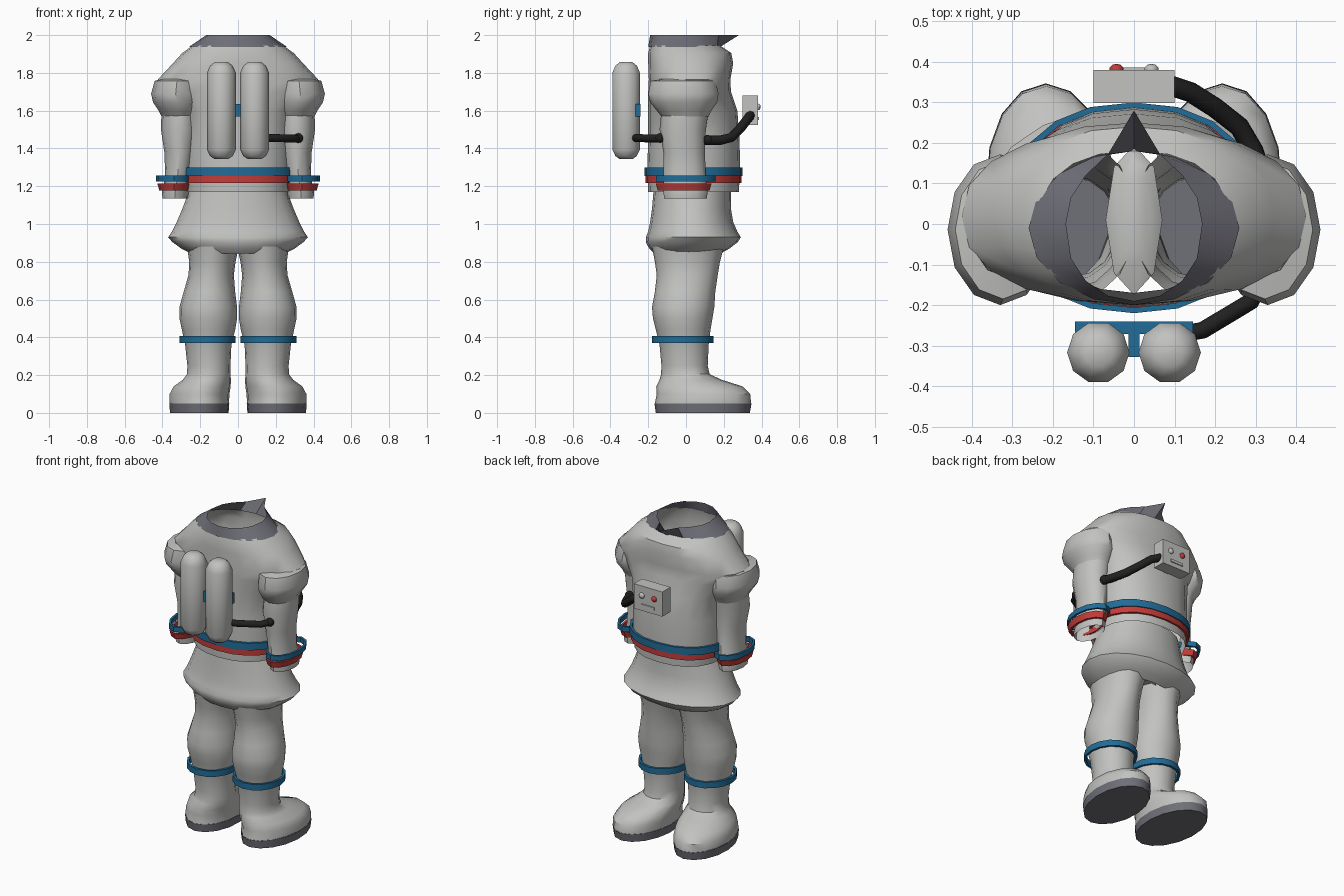
import bpy, bmesh, math
from mathutils import Vector


def material(name, rgb):
    m = bpy.data.materials.new(name)
    m.diffuse_color = (*rgb, 1)
    return m


SUIT = material("suit_grey", (0.54, 0.545, 0.53))
DARK = material("slate_grey", (0.16, 0.16, 0.19))
BLUE = material("blue", (0.015, 0.15, 0.31))
RED = material("red", (0.55, 0.045, 0.04))
BLACK = material("black", (0.015, 0.015, 0.015))


def finish(name, bm, mat, angle=40):
    bmesh.ops.recalc_face_normals(bm, faces=bm.faces)
    me = bpy.data.meshes.new(name)
    bm.to_mesh(me)
    bm.free()
    me.materials.append(mat)
    me.shade_smooth()
    me.set_sharp_from_angle(angle=math.radians(angle))
    ob = bpy.data.objects.new(name, me)
    bpy.context.collection.objects.link(ob)
    return ob


def skin(bm, rings, closed=False, caps=(False, False)):
    """Join rings of points with quads."""
    loops = [[bm.verts.new(p) for p in ring] for ring in rings]
    n = len(loops[0])
    pairs = list(zip(loops, loops[1:])) + ([(loops[-1], loops[0])] if closed else [])
    for a, b in pairs:
        for i in range(n):
            j = (i + 1) % n
            bm.faces.new((a[i], a[j], b[j], b[i]))
    if caps[0]:
        bm.faces.new(loops[0])
    if caps[1]:
        bm.faces.new(loops[-1])


def oval(z, x0, x1, y0, y1, n, side=1, shear=0, power=1.0):
    """Oval ring given by its extents; a power below 1 squares it off."""
    cx, cy, rx, ry = (x0 + x1) / 2, (y0 + y1) / 2, (x1 - x0) / 2, (y1 - y0) / 2
    pts = []
    for i in range(n):
        a = 2 * math.pi * i / n
        c, s = math.cos(a), math.sin(a)
        y = cy + ry * math.copysign(abs(s) ** power, s)
        x = cx + rx * math.copysign(abs(c) ** power, c) + shear * (y - 0.09)
        pts.append(Vector((side * x, y, z)))
    return pts


def loft(name, rows, mat, n=16, side=1, caps=(False, False), power=1.0):
    bm = bmesh.new()
    skin(bm, [oval(*r[:5], n, side, r[5] if len(r) > 5 else 0, power) for r in rows], caps=caps)
    return finish(name, bm, mat)


def band(name, z0, z1, ext, mat, side=1, n=16, t=0.014, taper=0.0, power=1.0):
    """Hollow strap with thickness t."""
    def ring(z, d):
        x0, x1, y0, y1 = ext
        return oval(z, x0 + d, x1 - d, y0 + d, y1 - d, n, side, 0, power)
    bm = bmesh.new()
    skin(bm, [ring(z0, taper), ring(z1, 0), ring(z1, t), ring(z0, t + taper)], closed=True)
    return finish(name, bm, mat)


def box(name, lo, hi, mat):
    bm = bmesh.new()
    bmesh.ops.create_cube(bm, size=1)
    for v in bm.verts:
        v.co = Vector([(l + h) / 2 + c * (h - l) for l, h, c in zip(lo, hi, v.co)])
    return finish(name, bm, mat, 15)


def ball(name, loc, r, mat, squash=1.0):
    bm = bmesh.new()
    bmesh.ops.create_uvsphere(bm, u_segments=10, v_segments=6, radius=r)
    for v in bm.verts:
        v.co = Vector((v.co.x, v.co.y * squash, v.co.z)) + Vector(loc)
    return finish(name, bm, mat)


def hose(name, points, r, mat, n=8):
    """Tube swept along a path."""
    pts = [Vector(p) for p in points]
    rings = []
    for i, p in enumerate(pts):
        d = (pts[min(i + 1, len(pts) - 1)] - pts[max(i - 1, 0)]).normalized()
        u = d.cross(Vector((0, 0, 1))).normalized()
        w = u.cross(d)
        rings.append([p + r * (u * math.cos(2 * math.pi * k / n) + w * math.sin(2 * math.pi * k / n))
                      for k in range(n)])
    bm = bmesh.new()
    skin(bm, rings, caps=(True, True))
    return finish(name, bm, mat, 50)


# Torso, open at the neck and hem
loft("torso", [(z, -x, x, y0, y1) for z, x, y0, y1 in (
    (1.17, 0.275, -0.20, 0.28), (1.30, 0.285, -0.205, 0.287), (1.45, 0.285, -0.20, 0.283),
    (1.60, 0.30, -0.20, 0.272), (1.70, 0.38, -0.20, 0.238), (1.765, 0.425, -0.197, 0.235),
    (1.85, 0.345, -0.20, 0.25), (1.905, 0.295, -0.20, 0.24), (1.945, 0.24, -0.19, 0.18))],
    SUIT, 20, power=0.88)

# Neck collar with a raised point at the chest side
lower, upper = [], []
for i in range(16):
    a = 2 * math.pi * i / 16
    c, s = math.cos(a), math.sin(a)
    lower.append(Vector((0.26 * c, -0.01 + 0.19 * s, 1.937)))
    tip = {4: 0.11, 3: 0.015, 5: 0.015}.get(i, 0.0)
    upper.append(Vector((0.168 * c, 0.17 * s + tip - (0.02 if s < -0.3 else 0), 2.0)))
bm = bmesh.new()
skin(bm, [lower, upper])
finish("collar", bm, DARK, 30)

# Waist belt in two colours
band("belt_upper", 1.255, 1.30, (-0.31, 0.31, -0.22, 0.30), BLUE, n=20, power=0.9)
band("belt_lower", 1.218, 1.255, (-0.30, 0.30, -0.214, 0.294), RED, n=20, power=0.9)

# Puffy shorts, open at the waist and legs, with a crotch panel
loft("shorts", [(z, -x, x, y0, y1) for z, x, y0, y1 in (
    (0.845, 0.25, -0.17, 0.185), (0.87, 0.30, -0.195, 0.23), (0.905, 0.348, -0.213, 0.275),
    (0.93, 0.37, -0.212, 0.29), (0.96, 0.35, -0.20, 0.272), (1.01, 0.325, -0.19, 0.25),
    (1.08, 0.295, -0.18, 0.238), (1.20, 0.25, -0.17, 0.24))], SUIT, 20, power=0.95)
loft("crotch_panel", [(0.86, -0.07, 0.07, -0.175, 0.195), (0.885, -0.04, 0.04, -0.10, 0.15)],
     SUIT, 8, caps=(False, True))

for side, tag in ((1, "right"), (-1, "left")):
    # Puffed shoulder sleeve folded in against the torso
    loft("sleeve_" + tag, [
        (1.57, 0.22, 0.405, -0.13, 0.12), (1.60, 0.21, 0.42, -0.155, 0.135),
        (1.645, 0.20, 0.45, -0.19, 0.165), (1.69, 0.20, 0.46, -0.20, 0.172),
        (1.758, 0.205, 0.441, -0.185, 0.157), (1.768, 0.23, 0.405, -0.13, 0.12)],
        SUIT, 12, side)
    # Arm down to the open cuff
    loft("arm_" + tag, [
        (1.135, 0.265, 0.40, -0.115, 0.11), (1.17, 0.262, 0.403, -0.12, 0.115),
        (1.25, 0.255, 0.385, -0.12, 0.105), (1.38, 0.23, 0.39, -0.12, 0.10),
        (1.50, 0.215, 0.408, -0.14, 0.105), (1.60, 0.22, 0.405, -0.13, 0.12)],
        SUIT, 12, side)
    # Wrist straps
    band("wrist_strap_upper_" + tag, 1.225, 1.257, (0.245, 0.435, -0.16, 0.155), BLUE, side, 12)
    band("wrist_strap_lower_" + tag, 1.178, 1.215, (0.25, 0.427, -0.16, 0.135), RED, side, 12,
         taper=0.01)
    # Leg running into the boot
    loft("leg_and_boot_" + tag, [
        (0.05, 0.048, 0.362, -0.165, 0.345, 0.05), (0.10, 0.045, 0.362, -0.155, 0.34, 0.05),
        (0.14, 0.04, 0.342, -0.158, 0.30, 0.05), (0.175, 0.04, 0.295, -0.14, 0.19, 0.04),
        (0.205, 0.042, 0.272, -0.132, 0.125, 0.02),
        (0.25, 0.04, 0.268, -0.13, 0.115), (0.36, 0.035, 0.28, -0.14, 0.12),
        (0.44, 0.015, 0.297, -0.16, 0.13), (0.50, 0.005, 0.31, -0.175, 0.14),
        (0.56, 0.005, 0.31, -0.18, 0.15), (0.64, 0.015, 0.288, -0.165, 0.155),
        (0.73, 0.022, 0.262, -0.155, 0.168), (0.80, 0.013, 0.258, -0.165, 0.18),
        (0.88, -0.005, 0.27, -0.18, 0.20)], SUIT, 16, side)
    loft("sole_" + tag, [
        (0.0, 0.05, 0.36, -0.16, 0.338, 0.05), (0.05, 0.046, 0.364, -0.167, 0.347, 0.05)],
        DARK, 16, side, (True, False))
    band("shin_strap_" + tag, 0.37, 0.408, (0.012, 0.31, -0.18, 0.145), BLUE, side, 16)
    # Air tank with rounded ends
    loft("air_tank_" + tag, [(z, 0.088 - r, 0.088 + r, -0.317 - r, -0.317 + r) for z, r in (
        (1.343, 0.035), (1.36, 0.06), (1.395, 0.077), (1.80, 0.077), (1.838, 0.06),
        (1.857, 0.035))], SUIT, 10, side, (True, True))

# Bracket holding the tanks
box("tank_bracket", (-0.145, -0.272, 1.57), (0.145, -0.24, 1.635), BLUE)
box("tank_spacer", (-0.014, -0.328, 1.57), (0.014, -0.24, 1.635), BLUE)

# Chest control box with buttons and a slot
box("control_box", (-0.10, 0.298, 1.523), (0.10, 0.38, 1.68), SUIT)
ball("red_button", (-0.043, 0.381, 1.62), 0.018, RED, 0.8)
ball("grey_button", (0.043, 0.381, 1.62), 0.018, SUIT, 0.8)
box("control_slot", (-0.045, 0.377, 1.55), (0.045, 0.386, 1.567), SUIT)

# Air hoses with end fittings
hose("rear_hose", [(0.10, -0.275, 1.455), (0.17, -0.262, 1.455), (0.29, -0.19, 1.453),
                   (0.32, -0.13, 1.453)], 0.021, BLACK)
ball("rear_hose_fitting", (0.32, -0.137, 1.455), 0.026, BLACK)
hose("chest_hose", [(0.08, 0.345, 1.58), (0.14, 0.325, 1.555), (0.20, 0.287, 1.505),
                    (0.26, 0.24, 1.458), (0.295, 0.18, 1.443), (0.32, 0.10, 1.443)], 0.025, BLACK)
ball("chest_hose_fitting", (0.318, 0.115, 1.445), 0.027, BLACK)
